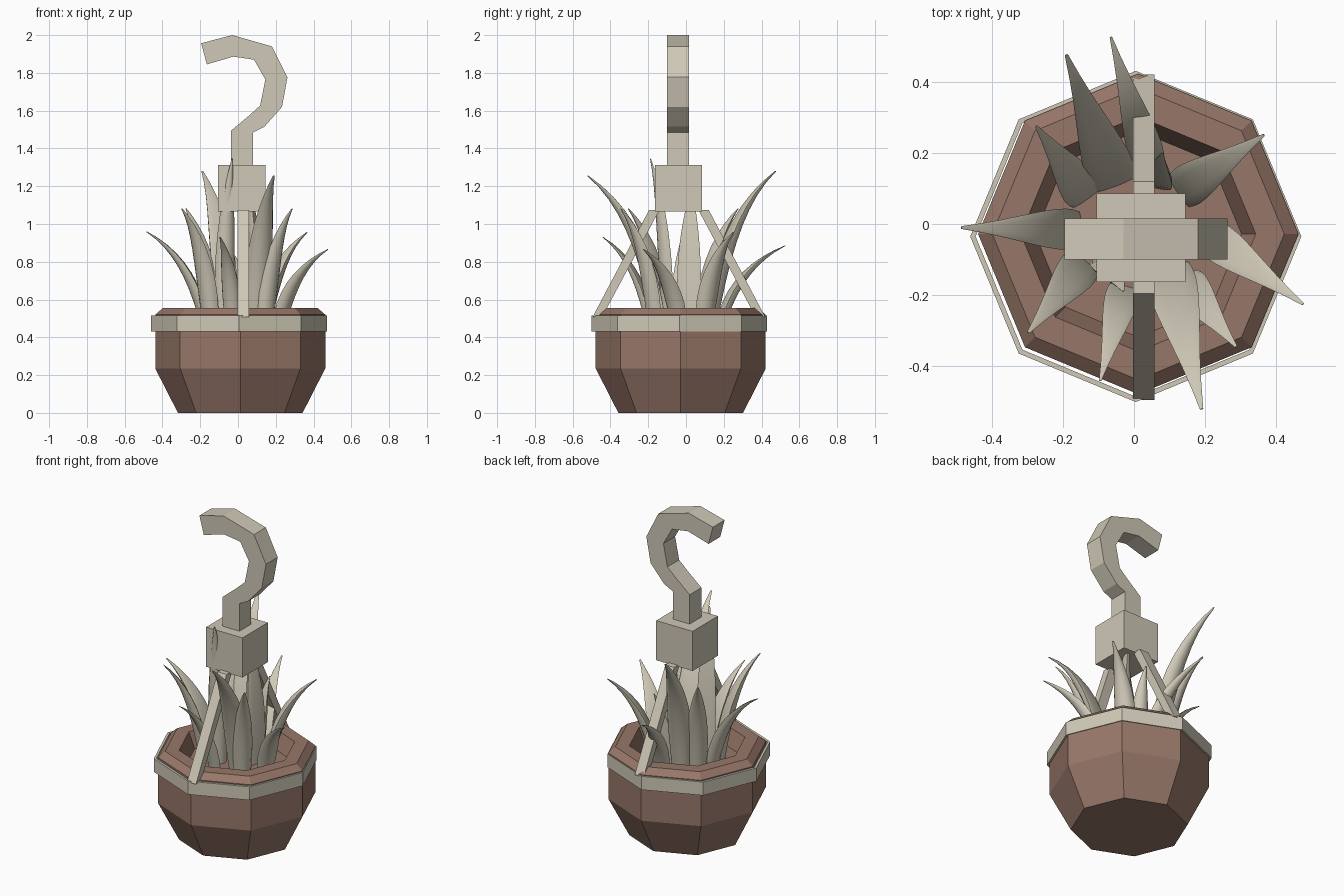
import bpy, math
from mathutils import Vector

if "Cube" in bpy.data.objects:
    bpy.data.objects.remove(bpy.data.objects["Cube"])

CX, CY = 0.008, -0.035


def material(name, rgb):
    m = bpy.data.materials.new(name)
    m.diffuse_color = (*rgb, 1)
    m.use_nodes = True
    m.node_tree.nodes["Principled BSDF"].inputs["Base Color"].default_value = m.diffuse_color
    return m


CREAM = material("cream", (0.62, 0.58, 0.47))
BROWN = material("terracotta", (0.31, 0.185, 0.14))


def make(name, verts, faces, mat, smooth=False):
    me = bpy.data.meshes.new(name)
    me.from_pydata([tuple(v) for v in verts], [], faces)
    me.materials.append(mat)
    ob = bpy.data.objects.new(name, me)
    bpy.context.collection.objects.link(ob)
    bpy.ops.object.select_all(action='DESELECT')
    ob.select_set(True)
    bpy.context.view_layer.objects.active = ob
    bpy.ops.object.mode_set(mode='EDIT')
    bpy.ops.mesh.select_all(action='SELECT')
    bpy.ops.mesh.normals_make_consistent(inside=False)
    bpy.ops.object.mode_set(mode='OBJECT')
    if smooth:
        bpy.ops.object.shade_smooth_by_angle(angle=math.radians(50))
    return ob


def loft(rings, caps=True, loop=False):
    """Join equal rings of points with quads."""
    n, m = len(rings[0]), len(rings)
    faces = [(i * n + j, i * n + (j + 1) % n,
              (i + 1) % m * n + (j + 1) % n, (i + 1) % m * n + j)
             for i in range(m if loop else m - 1) for j in range(n)]
    if caps:
        faces += [tuple(range(n))[::-1], tuple(range((m - 1) * n, m * n))]
    return [p for r in rings for p in r], faces


def octagon(r, z, x=CX, y=CY):
    return [(x + r * math.cos(k * math.pi / 4), y + r * math.sin(k * math.pi / 4), z)
            for k in range(8)]


# pot with rim and soil floor
pot = [(0.33, 0), (0.45, 0.235), (0.45, 0.52), (0.41, 0.555), (0.33, 0.555), (0.29, 0.46)]
make("pot", *loft([octagon(r, z, 0.012, -0.028) for r, z in pot]), BROWN)

# band around the rim
band = [(0.465, 0.432), (0.465, 0.515), (0.45, 0.515), (0.45, 0.432)]
make("rim_band", *loft([octagon(r, z, 0.005) for r, z in band], False, True), CREAM)

# straps, front and back
strap = [(0.12, 1.075), (0.065, 1.075), (0.365, 0.515), (0.42, 0.507)]
for name, flip in (("back_strap", False), ("front_strap", True)):
    side = [(-0.075 - y if flip else y, z) for y, z in strap]
    make(name, *loft([[(x, y, z) for y, z in side] for x in (-0.003, 0.058)]), CREAM)

# block that the straps hang from
square = [(-0.105, -0.163), (0.145, -0.163), (0.145, 0.085), (-0.105, 0.085)]
make("hanger_block", *loft([[(x, y, z) for x, y in square] for z in (1.067, 1.313)]), CREAM)

# hook: inner and outer edge points in xz, lofted as rectangular sections
inner = [(-0.036, 1.30), (-0.036, 1.495), (0.06, 1.575), (0.117, 1.627),
         (0.145, 1.765), (0.085, 1.87), (-0.025, 1.886), (-0.165, 1.845)]
outer = [(0.08, 1.30), (0.08, 1.485), (0.14, 1.515), (0.233, 1.62),
         (0.262, 1.777), (0.18, 1.94), (-0.03, 2.0), (-0.195, 1.957)]
rings = [[(a[0], -0.1, a[1]), (b[0], -0.1, b[1]), (b[0], 0.015, b[1]), (a[0], 0.015, a[1])]
         for a, b in zip(inner, outer)]
make("hook", *loft(rings), CREAM)


def leaf(name, base, tip, width, upright=0.72):
    """Tapered horn bending outwards, with a slightly hollow inner face."""
    p0 = Vector((*base, 0.45))
    p2 = Vector(tip)
    flat = Vector((p2.x - p0.x, p2.y - p0.y, 0))
    p1 = p0 + flat * 0.22 + Vector((0, 0, (p2.z - p0.z) * upright))
    out = flat.normalized()
    across = Vector((-out.y, out.x, 0))
    taper = [0.85, 0.95, 1.0, 0.97, 0.88, 0.74, 0.57, 0.39, 0.22, 0.07]
    rings = []
    for i, s in enumerate(taper):
        t = i / (len(taper) - 1)
        p = p0 * (1 - t) ** 2 + p1 * 2 * t * (1 - t) + p2 * t * t
        tangent = ((p1 - p0) * (1 - t) + (p2 - p1) * t).normalized()
        normal = across.cross(tangent).normalized()
        ring = []
        for k in range(12):
            a = k * math.tau / 12
            depth = math.sin(a) * (0.85 if k <= 6 else 0.1)
            ring.append(p + (across * math.cos(a) + normal * (depth - 0.35)) * width * s)
        rings.append(ring)
    make(name, *loft(rings), CREAM, True)


# leaves: base xy, tip xyz, half width
leaves = [
    ((-0.17, -0.015), (-0.485, -0.01, 0.96), 0.058),
    ((-0.14, 0.09), (-0.275, 0.275, 1.08), 0.06),
    ((-0.06, 0.13), (-0.19, 0.475, 1.28), 0.07),
    ((0.04, 0.18), (-0.065, 0.525, 0.885), 0.05),
    ((0.14, 0.10), (0.365, 0.25, 0.955), 0.06),
    ((0.22, -0.04), (0.475, -0.225, 0.865), 0.055),
    ((0.15, -0.17), (0.287, -0.345, 1.08), 0.055),
    ((0.10, -0.14), (0.19, -0.52, 1.255), 0.07),
    ((-0.03, -0.19), (-0.095, -0.44, 0.93), 0.048),
    ((-0.15, -0.12), (-0.297, -0.305, 1.08), 0.058),
    ((-0.07, -0.10), (-0.03, -0.188, 1.345), 0.055),
    ((0.10, 0.02), (0.06, 0.03, 1.2), 0.065),
    ((0.06, 0.12), (0.08, 0.20, 0.92), 0.05),
]
for i, (base, tip, width) in enumerate(leaves, 1):
    leaf(f"leaf_{i:02d}", base, tip, width)
